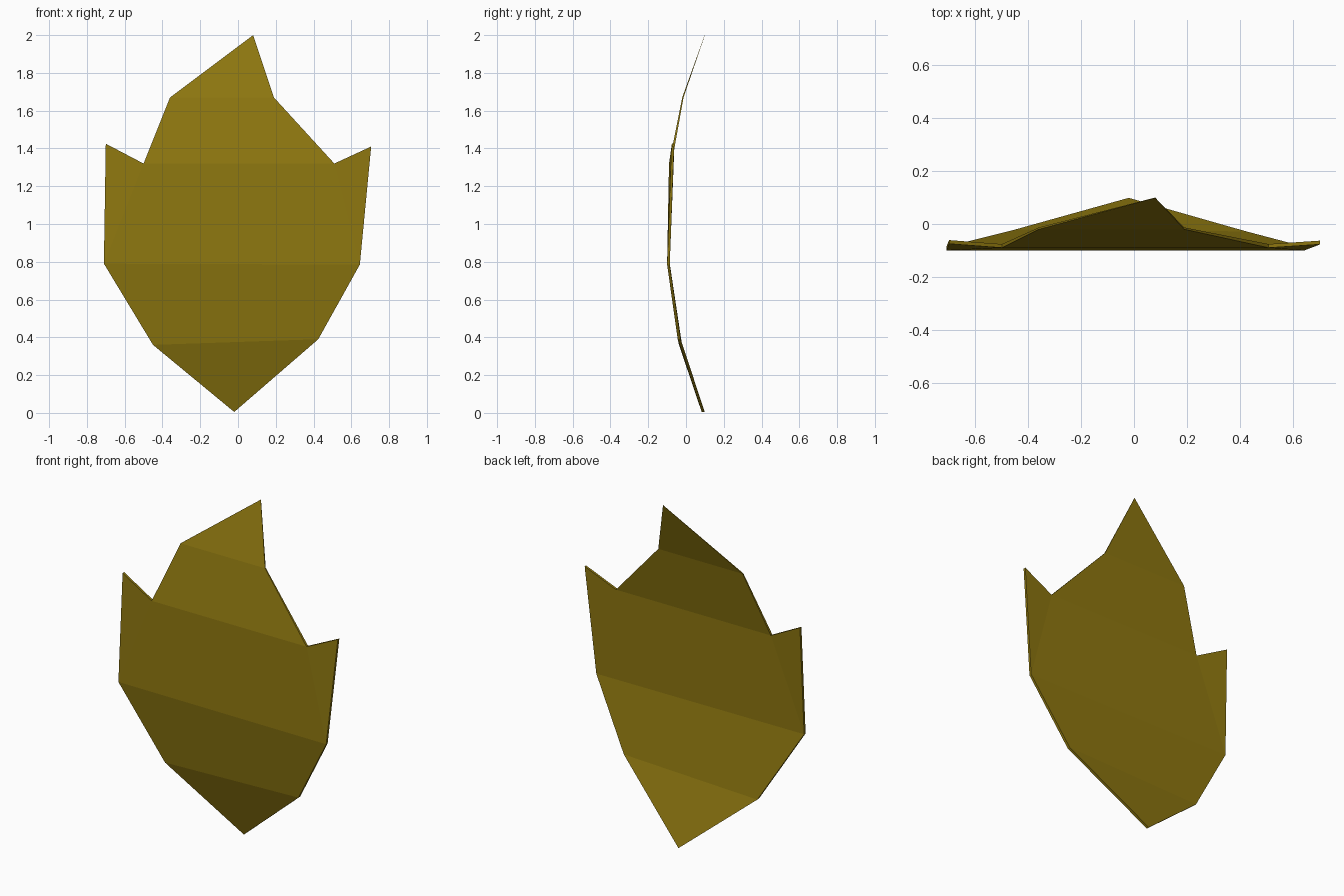
import bpy, bmesh
from mathutils import Vector

cube = bpy.data.objects.get("Cube")
if cube:
    bpy.data.objects.remove(cube, do_unlink=True)

olive = bpy.data.materials.new("olive gold")
olive.use_nodes = True
colour = (0.27, 0.185, 0.005, 1)
olive.diffuse_color = colour
olive.node_tree.nodes["Principled BSDF"].inputs["Base Color"].default_value = colour

# Outline points of the curved leaf: x, front y, z, thickness
outline = {
    "base": (-0.02, 0.083, 0.005, 0.016),
    "low_r": (-0.45, -0.037, 0.36, 0.016),
    "low_l": (0.425, -0.044, 0.39, 0.016),
    "mid_r": (-0.71, -0.1, 0.79, 0.014),
    "mid_l": (0.645, -0.1, 0.785, 0.014),
    "notch_r": (-0.5, -0.09, 1.32, 0.014),
    "notch_l": (0.51, -0.09, 1.32, 0.014),
    "spike_r": (-0.7, -0.075, 1.425, 0.014),
    "spike_l": (0.705, -0.077, 1.41, 0.014),
    "high_r": (-0.36, -0.02, 1.67, 0.007),
    "high_l": (0.19, -0.02, 1.67, 0.007),
    "tip": (0.08, 0.099, 2.0, 0.001),
}

# Flat facets, wound to face the front
facets = ["base low_l low_r", "low_r low_l mid_l mid_r",
          "mid_r mid_l notch_l notch_r", "mid_r notch_r spike_r",
          "mid_l spike_l notch_l", "notch_r notch_l high_l high_r",
          "high_r high_l tip"]

bm = bmesh.new()
front, back = {}, {}
for name, (x, y, z, thick) in outline.items():
    front[name] = bm.verts.new(Vector((x, y, z)))
    back[name] = bm.verts.new(Vector((x, y + thick, z)))
for facet in facets:
    names = facet.split()
    bm.faces.new([front[n] for n in names])
    bm.faces.new([back[n] for n in reversed(names)])

# Thin rim joining the front and back
rim = "base low_l mid_l spike_l notch_l high_l tip high_r notch_r spike_r mid_r low_r".split()
for a, b in zip(rim, rim[1:] + rim[:1]):
    bm.faces.new([front[b], front[a], back[a], back[b]])
bmesh.ops.recalc_face_normals(bm, faces=bm.faces)

mesh = bpy.data.meshes.new("leaf_plate")
bm.to_mesh(mesh)
bm.free()
mesh.materials.append(olive)
leaf = bpy.data.objects.new("leaf_plate", mesh)
bpy.context.collection.objects.link(leaf)
